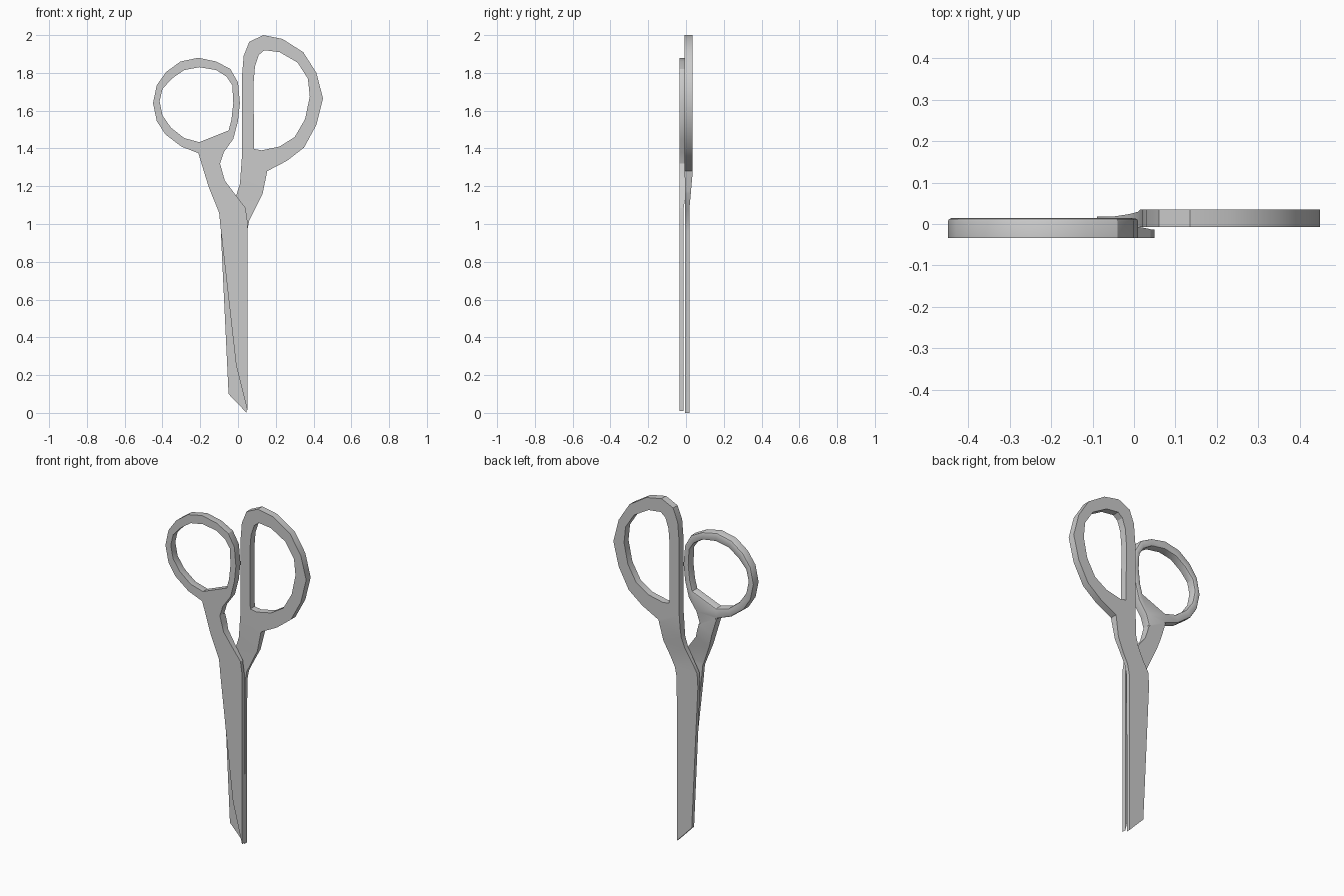
import bpy, bmesh
from mathutils import Vector

if "Cube" in bpy.data.objects:
    bpy.data.objects.remove(bpy.data.objects["Cube"])

LOW, HIGH = 1.08, 1.27   # neck heights where blade thickness grows into handle thickness


def half(name, outline, hole, blade_y, handle_y, round_back=0.0):
    bm = bmesh.new()
    # flat silhouette with finger hole
    for loop in (outline, hole):
        vs = [bm.verts.new((x, 0, z)) for x, z in loop]
        for a, b in zip(vs, vs[1:] + vs[:1]):
            bm.edges.new((a, b))
    bmesh.ops.triangle_fill(bm, use_beauty=True, use_dissolve=False,
                            edges=bm.edges[:], normal=Vector((0, -1, 0)))
    # cut lines where the neck changes thickness
    for z in (LOW, (LOW + HIGH) / 2, HIGH):
        bmesh.ops.bisect_plane(bm, geom=bm.verts[:] + bm.edges[:] + bm.faces[:],
                               plane_co=(0, 0, z), plane_no=(0, 0, 1), dist=1e-5)
    # thickness
    front = bm.verts[:]
    ret = bmesh.ops.extrude_face_region(bm, geom=bm.faces[:], use_keep_orig=True)
    back = [g for g in ret["geom"] if isinstance(g, bmesh.types.BMVert)]
    for side, verts in enumerate((front, back)):
        for v in verts:
            t = min(max((v.co.z - LOW) / (HIGH - LOW), 0), 1)
            v.co.y = blade_y[side] + (handle_y[side] - blade_y[side]) * t
    bmesh.ops.recalc_face_normals(bm, faces=bm.faces[:])
    # softened rear rim of the finger ring
    if round_back:
        bset = set(back)
        rim = [e for e in bm.edges if all(v in bset and v.co.z > HIGH for v in e.verts)
               and e.calc_face_angle(0) > 1.0]
        bmesh.ops.bevel(bm, geom=rim, offset=round_back, segments=2, profile=0.5,
                        affect='EDGES', clamp_overlap=True)
    me = bpy.data.meshes.new(name)
    bm.to_mesh(me)
    bm.free()
    ob = bpy.data.objects.new(name, me)
    bpy.context.collection.objects.link(ob)
    bpy.ops.object.select_all(action='DESELECT')
    ob.select_set(True)
    bpy.context.view_layer.objects.active = ob
    bpy.ops.object.shade_smooth_by_angle(angle=0.5)


# front half: small round ring on the left, slim blade
half("front_blade_and_thumb_ring",
     [(-.21, 1.88), (-.115, 1.86), (-.04, 1.82), (0, 1.75), (.01, 1.64), (0, 1.545),
      (-.025, 1.45), (-.075, 1.38), (-.095, 1.32), (-.07, 1.23), (-.01, 1.15),
      (.04, 1.085), (.05, 1.015), (.05, .01), (-.01, .25), (-.09, .96), (-.1, 1.06),
      (-.155, 1.195), (-.21, 1.375), (-.3, 1.41), (-.385, 1.475), (-.43, 1.545),
      (-.45, 1.64), (-.43, 1.735), (-.38, 1.805), (-.305, 1.86)],
     [(-.205, 1.83), (-.115, 1.815), (-.06, 1.78), (-.03, 1.735), (-.025, 1.64),
      (-.035, 1.55), (-.05, 1.495), (-.205, 1.433), (-.285, 1.455), (-.355, 1.51),
      (-.4, 1.575), (-.415, 1.65), (-.4, 1.715), (-.35, 1.77), (-.285, 1.815)],
     (-.034, -.013), (-.034, .014), .008)

# rear half: tall ring on the right, broad blade
half("rear_blade_and_finger_ring",
     [(.135, 2), (.235, 1.98), (.345, 1.91), (.415, 1.8), (.45, 1.665), (.415, 1.525),
      (.35, 1.405), (.26, 1.335), (.155, 1.28), (.13, 1.16), (.06, 1.02), (.048, .96),
      (.046, 0), (-.05, .1), (-.09, .94), (-.085, 1.02), (-.01, 1.15), (.01, 1.21),
      (.02, 1.345), (.02, 1.77), (.03, 1.89), (.06, 1.965)],
     [(.14, 1.92), (.22, 1.91), (.315, 1.855), (.37, 1.77), (.38, 1.675), (.355, 1.555),
      (.3, 1.46), (.22, 1.41), (.125, 1.39), (.085, 1.397), (.082, 1.74), (.09, 1.835),
      (.11, 1.895)],
     (-.004, .018), (-.007, .035))
